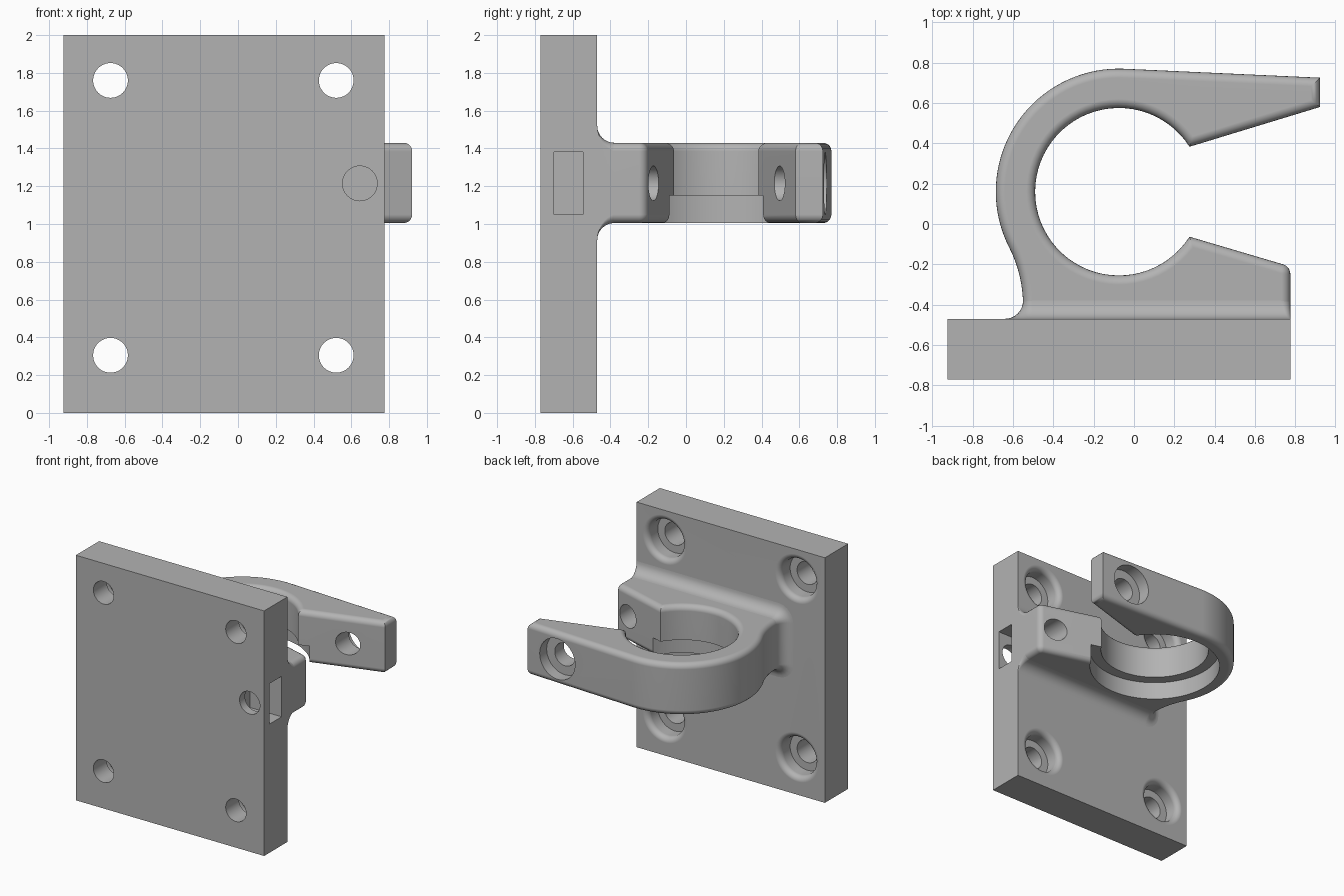
import bpy
import bmesh
import math
from math import cos, sin, pi, radians

if "Cube" in bpy.data.objects:
    bpy.data.objects.remove(bpy.data.objects["Cube"], do_unlink=True)

grey = bpy.data.materials.new("plain grey")
grey.use_nodes = True
GREY = (0.45, 0.45, 0.45, 1)
grey.diffuse_color = GREY
grey.node_tree.nodes["Principled BSDF"].inputs["Base Color"].default_value = GREY

Z0, Z1 = 1.005, 1.43          # clamp bottom and top
BACK = -0.47                  # back face of the plate
RIGHT = 0.775                 # plate edge shared with the lower jaw
NECK = -0.55                  # opposite side of the clamp foot
ROUND, FLARE = 0.045, 0.09    # edge rounding, foot fillet
CX, CY, BORE, RING = -0.075, 0.16, 0.415, 0.61
BOLT_X, BOLT_Z, HOLE = 0.645, 1.215, 0.092


def arc(cx, cy, r, a0, a1, n):
    """Points on an arc, angles in degrees."""
    angles = [radians(a0 + (a1 - a0) * i / n) for i in range(n + 1)]
    return [(cx + r * cos(a), cy + r * sin(a)) for a in angles]


def finish(bm, name):
    bmesh.ops.recalc_face_normals(bm, faces=bm.faces)
    mesh = bpy.data.meshes.new(name)
    bm.to_mesh(mesh)
    bm.free()
    mesh.materials.append(grey)
    obj = bpy.data.objects.new(name, mesh)
    bpy.context.collection.objects.link(obj)
    return obj


def loft(rings, name):
    """Skin a stack of equal-length point rings and cap both ends."""
    bm = bmesh.new()
    rows = [[bm.verts.new(p) for p in ring] for ring in rings]
    for a, b in zip(rows, rows[1:]):
        for i in range(len(a)):
            j = (i + 1) % len(a)
            bm.faces.new((a[i], a[j], b[j], b[i]))
    bm.faces.new(rows[0])
    bm.faces.new(rows[-1])
    return finish(bm, name)


def box(name, lo, hi):
    (x0, y0, z0), (x1, y1, z1) = lo, hi
    outline = [(x0, y0), (x1, y0), (x1, y1), (x0, y1)]
    return loft([[(x, y, z) for x, y in outline] for z in (z0, z1)], name)


def lathe_y(name, x, z, profile, n=48):
    """Turn (radius, y) pairs about an axis parallel to y."""
    return loft([[(x + px, y, z + pz) for px, pz in arc(0, 0, r, 0, 360 - 360 / n, n - 1)]
                 for r, y in profile], name)


def cut(obj, cutters):
    bpy.context.view_layer.objects.active = obj
    for c in cutters:
        c.hide_render = True
        mod = obj.modifiers.new("cut", "BOOLEAN")
        mod.operation, mod.solver, mod.object = "DIFFERENCE", "EXACT", c
        bpy.ops.object.modifier_apply(modifier=mod.name)


def smooth(obj):
    bpy.ops.object.select_all(action="DESELECT")
    obj.select_set(True)
    bpy.context.view_layer.objects.active = obj
    bpy.ops.object.shade_smooth_by_angle(angle=radians(32))
    mod = obj.modifiers.new("flat faces", "WEIGHTED_NORMAL")
    mod.keep_sharp = True


# Mounting plate
plate = box("mounting_plate", (-0.925, -0.77, 0), (RIGHT, BACK, 2))

# Foot fillet, spreading from the clamp onto the plate
rings = []
for i in range(9):
    a = i / 8 * pi / 2
    e = FLARE * (1 - cos(a))
    y = BACK + FLARE * (1 - sin(a))
    left, right = ROUND + e, ROUND * (1 - i / 8) + 0.002
    top, low, x0 = Z1 + e, Z0 - e, NECK - e
    ring = (arc(RIGHT - right, top - right, right, 0, 90, 5)
            + arc(x0 + left, top - left, left, 90, 180, 5)
            + arc(x0 + left, low + left, left, 180, 270, 5)
            + arc(RIGHT - right, low + right, right, 270, 360, 5))
    rings.append([(x, y, z) for x, z in ring])
foot = loft(rings, "foot_fillet")

# Clamp outline: jaw, bore, arm, ring, neck
mouth = math.degrees(math.acos((0.275 - CX) / BORE))
outline = [(RIGHT, BACK)]
outline += arc(RIGHT - 0.05, -0.248, 0.05, 0, 73, 5)
outline += arc(CX, CY, BORE, -mouth, -360 + mouth, 56)
outline += [(0.922, 0.58), (0.922, 0.725)]
outline += arc(CX, CY, RING, 87.4, 207, 36)
# Neck curve, tangent to the ring and upright at the foot
nx, ny = CX + RING * cos(radians(207)), CY + RING * sin(radians(207))
nr = (NECK - nx) / (1 - cos(radians(27)))
outline += arc(NECK - nr, ny - nr * sin(radians(27)), nr, 27, 0, 8)[1:]
outline.append((NECK, BACK))

clamp = loft([[(x, y, z) for x, y in outline] for z in (Z0, Z1)], "clamp")
bm = bmesh.new()
bm.from_mesh(clamp.data)
rim = [e for e in bm.edges
       if abs(e.verts[0].co.z - e.verts[1].co.z) < 1e-4
       and max(v.co.y for v in e.verts) > BACK + 0.001]
bmesh.ops.bevel(bm, geom=rim, offset=ROUND, segments=5, profile=0.5,
                affect="EDGES", clamp_overlap=False)
bm.to_mesh(clamp.data)
bm.free()

# Cutters: countersunk mounting holes
cutters = []
rounded = arc(0.2, BACK - 0.045, 0.045, 180, 90, 6)
for x in (-0.675, 0.52):
    for z in (0.305, 1.76):
        profile = [(HOLE, -0.9), (HOLE, -0.6), (0.155, -0.6)] + rounded + [(0.2, -0.4)]
        cutters.append(lathe_y("mount_hole_cutter", x, z, profile))

# Cutters: bolt hole, nut slot and stepped bore
front_hole = lathe_y("front_bolt_cutter", BOLT_X, BOLT_Z, [(HOLE, -0.9), (HOLE, -0.62)])
nut_slot = box("nut_slot_cutter", (0.49, -0.7, 1.05), (0.9, -0.545, 1.38))
jaw_hole = lathe_y("jaw_bolt_cutter", BOLT_X, BOLT_Z, [(HOLE, -0.525), (HOLE, 0.1)])
arm_hole = lathe_y("arm_bolt_cutter", BOLT_X, BOLT_Z,
                   [(HOLE, 0.3), (HOLE, 0.64), (0.165, 0.64), (0.165, 0.9)])
step = loft([[(x, y, z) for x, y in arc(CX, CY, 0.5, 0, 355, 71)]
             for z in (0.9, 1.15)], "bore_step_cutter")

cut(plate, cutters + [front_hole, nut_slot, jaw_hole])
cut(foot, [jaw_hole])
cut(clamp, [jaw_hole, arm_hole, step])
for c in cutters + [front_hole, nut_slot, jaw_hole, arm_hole, step]:
    bpy.data.objects.remove(c, do_unlink=True)

for part in (plate, foot, clamp):
    smooth(part)
